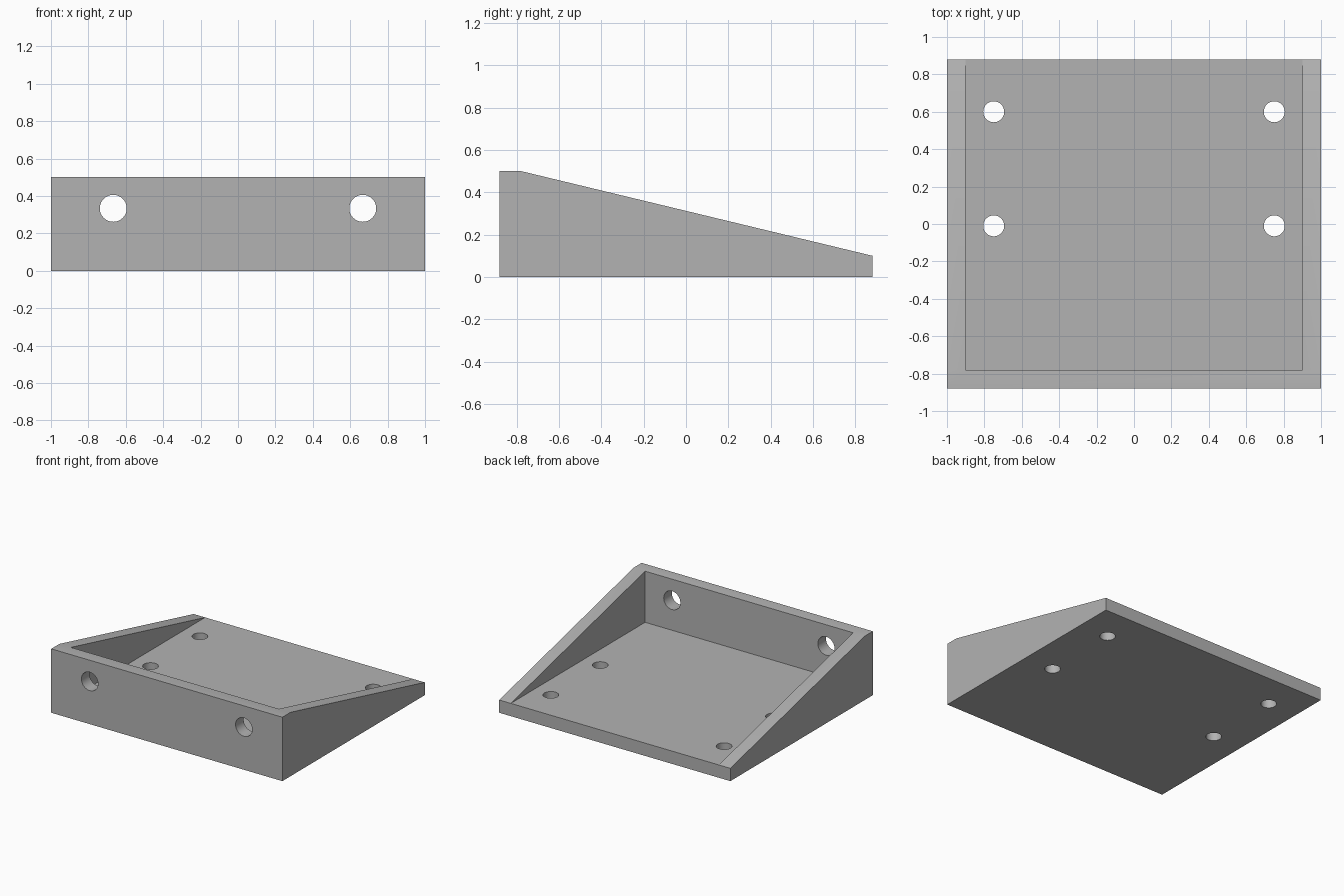
import bpy
import bmesh
from math import radians
from mathutils import Matrix, Vector

default = bpy.data.objects.get("Cube")
if default:
    bpy.data.objects.remove(default, do_unlink=True)

DEPTH, HEIGHT, LIP = 0.88, 0.5, 0.1   # half depth, front height, back height
WALL = 0.1
INNER = -DEPTH + WALL                 # inside of the front wall

grey = bpy.data.materials.new("plain grey")
grey.use_nodes = True
colour = (0.45, 0.45, 0.45, 1)
grey.diffuse_color = colour
grey.node_tree.nodes["Principled BSDF"].inputs["Base Color"].default_value = colour


def add_object(name, bm):
    bmesh.ops.recalc_face_normals(bm, faces=bm.faces)
    mesh = bpy.data.meshes.new(name)
    bm.to_mesh(mesh)
    bm.free()
    mesh.materials.append(grey)
    obj = bpy.data.objects.new(name, mesh)
    bpy.context.collection.objects.link(obj)
    return obj


def prism(name, profile, half_width):
    """Extrude a (y, z) profile across x."""
    bm = bmesh.new()
    face = bm.faces.new([bm.verts.new((-half_width, y, z)) for y, z in profile])
    extruded = bmesh.ops.extrude_face_region(bm, geom=[face])["geom"]
    verts = [v for v in extruded if isinstance(v, bmesh.types.BMVert)]
    bmesh.ops.translate(bm, verts=verts, vec=(2 * half_width, 0, 0))
    return add_object(name, bm)


def drill(bm, centre, radius, turn=0):
    matrix = Matrix.Translation(Vector(centre)) @ Matrix.Rotation(turn, 4, "X")
    bmesh.ops.create_cone(bm, cap_ends=True, segments=48, radius1=radius,
                          radius2=radius, depth=0.16, matrix=matrix)


# Wedge body with a flat strip along the top of the front wall
tray = prism("wedge_tray", [(-DEPTH, 0), (DEPTH, 0), (DEPTH, LIP),
                            (INNER, HEIGHT), (-DEPTH, HEIGHT)], 1)

# Open cavity between the side walls
cavity = prism("cavity_cutter", [(INNER, WALL), (1.1, WALL),
                                 (1.1, 0.8), (INNER, 0.8)], 1 - WALL)

# Mounting holes through the floor and the front wall
holes = bmesh.new()
for side in (-1, 1):
    for y in (-0.01, 0.6):
        drill(holes, (side * 0.75, y, WALL / 2), 0.056)
    drill(holes, (side * 0.667, -DEPTH + WALL / 2, 0.334), 0.072, radians(90))
hole_cutter = add_object("hole_cutter", holes)

for cutter in (cavity, hole_cutter):
    cut = tray.modifiers.new(cutter.name, "BOOLEAN")
    cut.operation = "DIFFERENCE"
    cut.solver = "EXACT"
    cut.object = cutter
    cutter.hide_render = True
    cutter.hide_set(True)

# Bake the cuts, then smooth only the round hole walls
bpy.ops.object.select_all(action="DESELECT")
bpy.context.view_layer.objects.active = tray
tray.select_set(True)
for name in [m.name for m in tray.modifiers]:
    bpy.ops.object.modifier_apply(modifier=name)
bpy.ops.object.shade_smooth_by_angle(angle=radians(30))
for cutter in (cavity, hole_cutter):
    bpy.data.objects.remove(cutter, do_unlink=True)
